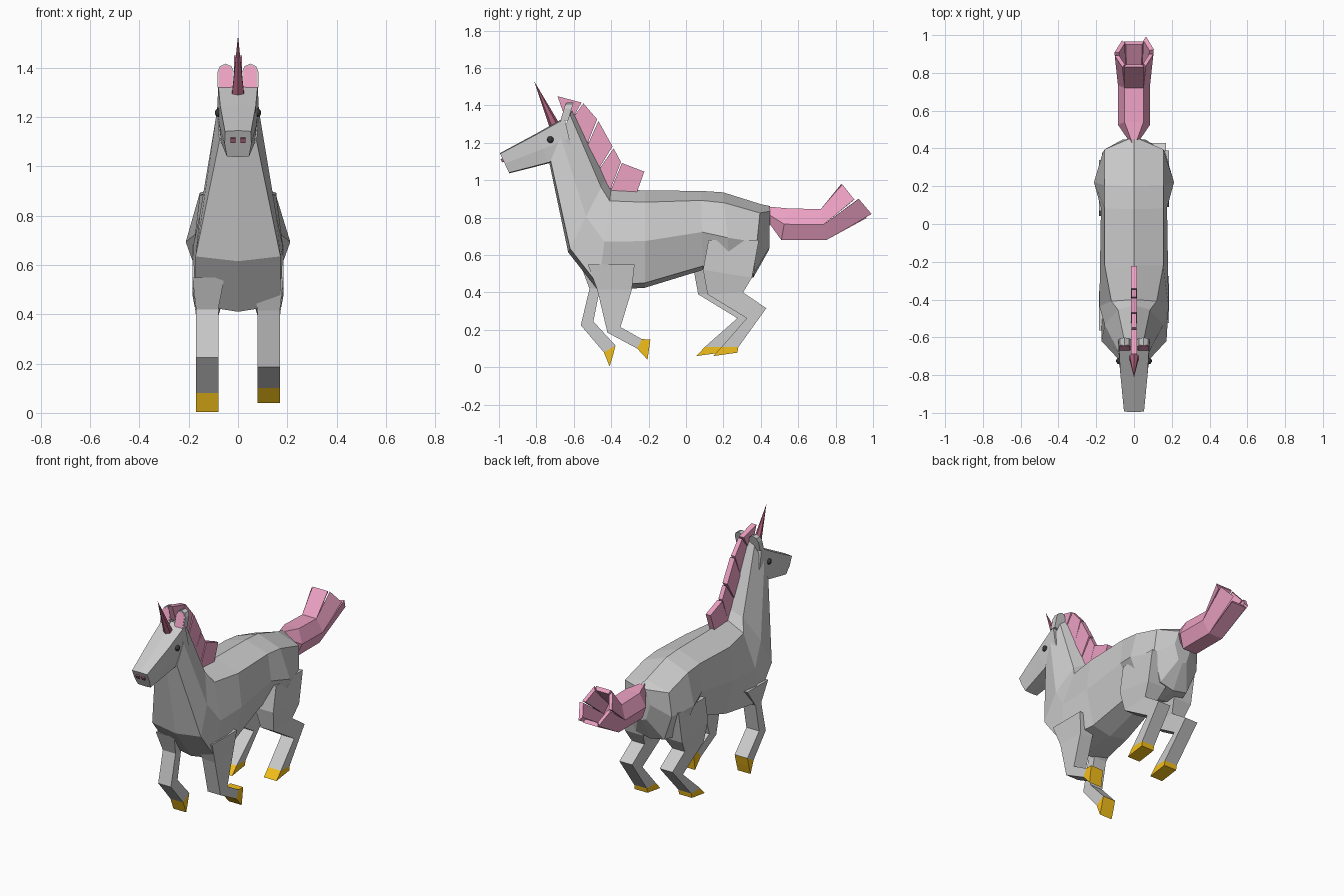
import bpy, bmesh, math
from mathutils import Vector

if "Cube" in bpy.data.objects:
    bpy.data.objects.remove(bpy.data.objects["Cube"])


def material(name, rgb):
    m = bpy.data.materials.new(name)
    m.diffuse_color = (*rgb, 1)
    m.use_nodes = True
    m.node_tree.nodes["Principled BSDF"].inputs["Base Color"].default_value = m.diffuse_color
    return m


PINK = material("pink", (0.85, 0.36, 0.55))
ROSE = material("rose", (0.42, 0.12, 0.2))
GOLD = material("gold", (0.9, 0.52, 0.01))
DARK = material("dark", (0.04, 0.04, 0.04))


def loft(name, rings, mat=None):
    """Closed skin over rings that share one point count."""
    bm = bmesh.new()
    vs = [[bm.verts.new(p) for p in r] for r in rings]
    n = len(vs[0])
    for a, b in zip(vs, vs[1:]):
        for j in range(n):
            k = (j + 1) % n
            bm.faces.new((a[j], a[k], b[k], b[j]))
    bm.faces.new(vs[0])
    bm.faces.new(vs[-1])
    bmesh.ops.recalc_face_normals(bm, faces=bm.faces)
    me = bpy.data.meshes.new(name)
    bm.to_mesh(me)
    bm.free()
    ob = bpy.data.objects.new(name, me)
    bpy.context.collection.objects.link(ob)
    if mat:
        me.materials.append(mat)
    return ob


def section(ty, tz, by, bz, wt, wm, wb, t1=0.12, t3=0.95):
    """Eight-point symmetric ring between a top and a bottom point."""
    half = [(0, 0), (wt, t1), (wm, 0.52), (wb, t3), (0, 1)]
    pts = half + [(-w, t) for w, t in half[3:0:-1]]
    return [(w, ty + (by - ty) * t, tz + (bz - tz) * t) for w, t in pts]


# Body and neck in one loft, rump to poll
trunk = [
    (.45, .862, .445, .63, .03, .06, .03),
    (.40, .872, .36, .48, .155, .165, .10),
    (.20, .935, .24, .47, .155, .212, .14),
    (.08, .943, .09, .52, .155, .175, .10),
    (-.22, .945, -.22, .425, .155, .18, .13),
    (-.40, .955, -.47, .41, .12, .183, .172),
    (-.43, 1.01, -.63, .615, .085, .155, .172),
    (-.605, 1.385, -.73, 1.09, .05, .084, .075),
]
loft("body", [section(*r) for r in trunk])

# Head, boxy and tapering to the muzzle
skull = [
    (-.65, 1.335, -.60, 1.12, .08, .085, .075),
    (-.80, 1.25, -.735, 1.09, .072, .075, .068),
    (-.995, 1.145, -.945, 1.037, .053, .054, .045),
]
loft("head", [section(*r, t1=0.03, t3=0.97) for r in skull])


# Legs: centre y, z, depth and tilt at each joint; the last joint is the sole
def leg(name, side, joints):
    rings = []
    for y, z, depth, tilt in joints:
        dy = math.cos(math.radians(tilt)) * depth / 2
        dz = math.sin(math.radians(tilt)) * depth / 2
        xi, xo = (side * .055, side * .185) if z > .45 else (side * .08, side * .17)
        rings.append([(xi, y - dy, z - dz), (xo, y - dy, z - dz),
                      (xo, y + dy, z + dz), (xi, y + dy, z + dz)])
    loft(name + "_leg", rings[:-1])
    loft(name + "_hoof", rings[-2:], GOLD)


leg("front_right", 1, [(-.40, .55, .25, 0), (-.382, .415, .185, 0), (-.385, .20, .076, 23),
                       (-.248, .125, .056, 63), (-.198, .095, .11, 82)])
leg("front_left", -1, [(-.46, .55, .21, 0), (-.488, .42, .056, 0), (-.529, .235, .07, 17),
                       (-.408, .098, .072, 30), (-.40, .032, .058, 73)])
hind = [(.255, .68, .27, 0), (.222, .50, .265, -9), (.21, .395, .19, 3),
        (.377, .289, .118, 27), (.235, .108, .09, 0), (.21, .069, .13, 8)]
leg("hind_right", 1, hind)
leg("hind_left", -1, [(y - (.09 if z < .2 else .05), z, d, a) for y, z, d, a in hind])

# Mane plates between matching stations on the crest and the outer edge
crest = [(-.65, 1.345), (-.60, 1.34), (-.525, 1.19), (-.46, 1.065), (-.405, .94), (-.26, .93)]
edge = [(-.69, 1.45), (-.55, 1.413), (-.47, 1.32), (-.388, 1.172), (-.345, 1.093), (-.215, 1.043)]
for i in range(5):
    a, b, c, d = (Vector(p) for p in (crest[i], edge[i], edge[i + 1], crest[i + 1]))
    outline = [a, b.lerp(c, .02), c.lerp(b, .06), d.lerp(a, .03)]
    w = 0.014 if i % 2 else 0.017
    loft(f"mane_{i + 1}", [[(x, *p) for p in outline] for x in (-w, w)], PINK)


# Tail: six-sided tube, then separate flared strands around an open end
def tail_ring(ty, tz, by, bz, w, m):
    my, mz = (ty + by) / 2, (tz + bz) / 2
    half = [(w, ty, tz), (m, my, mz), (w, by, bz)]
    return [Vector(p) for p in half + [(-x, y, z) for x, y, z in reversed(half)]]


base = tail_ring(.72, .845, .75, .68, .05, .085)
tip = tail_ring(.83, .98, .97, .80, .06, .105)
loft("tail", [tail_ring(.43, .86, .43, .79, .01, .02),
              tail_ring(.54, .85, .51, .68, .05, .085), base], PINK)
mid_base, mid_tip = sum(base, Vector()) / 6, sum(tip, Vector()) / 6
for i, stretch in enumerate((1.02, 1.12, .98, 1.03, .97, 1.0)):
    j = (i + 1) % 6
    outer = [base[i], base[j],
             base[j] + (tip[j].lerp(tip[i], .05) - base[j]) * stretch,
             base[i] + (tip[i].lerp(tip[j], .05) - base[i]) * stretch]
    centres = (mid_base, mid_base, mid_tip, mid_tip)
    loft(f"tail_strand_{i + 1}", [outer, [p.lerp(c, .22) for p, c in zip(outer, centres)]], PINK)

# Horn: slim faceted cone leaning forward
foot, point = Vector((0, -.70, 1.285)), Vector((0, -.812, 1.53))
bpy.ops.mesh.primitive_cone_add(vertices=6, radius1=.029, radius2=0,
                                depth=(point - foot).length, location=(foot + point) / 2)
horn = bpy.context.object
horn.name = "horn"
horn.rotation_euler = (point - foot).to_track_quat('Z', 'Y').to_euler()
horn.data.materials.append(ROSE)


# Ears: arched slabs leaning back, with a pink inner face
def ear(name, side, r, front, back, mat=None):
    arch = [(r * math.cos(math.pi * k / 4), 1.383 + r * math.sin(math.pi * k / 4)) for k in range(5)]
    pts = [(r, 1.32)] + arch + [(-r, 1.32)]
    loft(name, [[(side * (.05 + x), y + (z - 1.32) * .3, z) for x, z in pts]
                for y in (front, back)], mat)


# Ears, eyes and nostrils on both sides
for s, tag in ((1, "right"), (-1, "left")):
    ear(f"ear_{tag}", s, .033, -.668, -.63)
    ear(f"ear_inner_{tag}", s, .028, -.671, -.66, PINK)
    bpy.ops.mesh.primitive_uv_sphere_add(segments=10, ring_count=6, radius=.018,
                                         location=(s * .077, -.725, 1.217))
    bpy.context.object.name = f"eye_{tag}"
    bpy.context.object.data.materials.append(DARK)
    bpy.ops.mesh.primitive_cube_add(size=.02, location=(s * .02, -.978, 1.108),
                                    rotation=(math.radians(25), 0, 0))
    bpy.context.object.name = f"nostril_{tag}"
    bpy.context.object.data.materials.append(ROSE)
